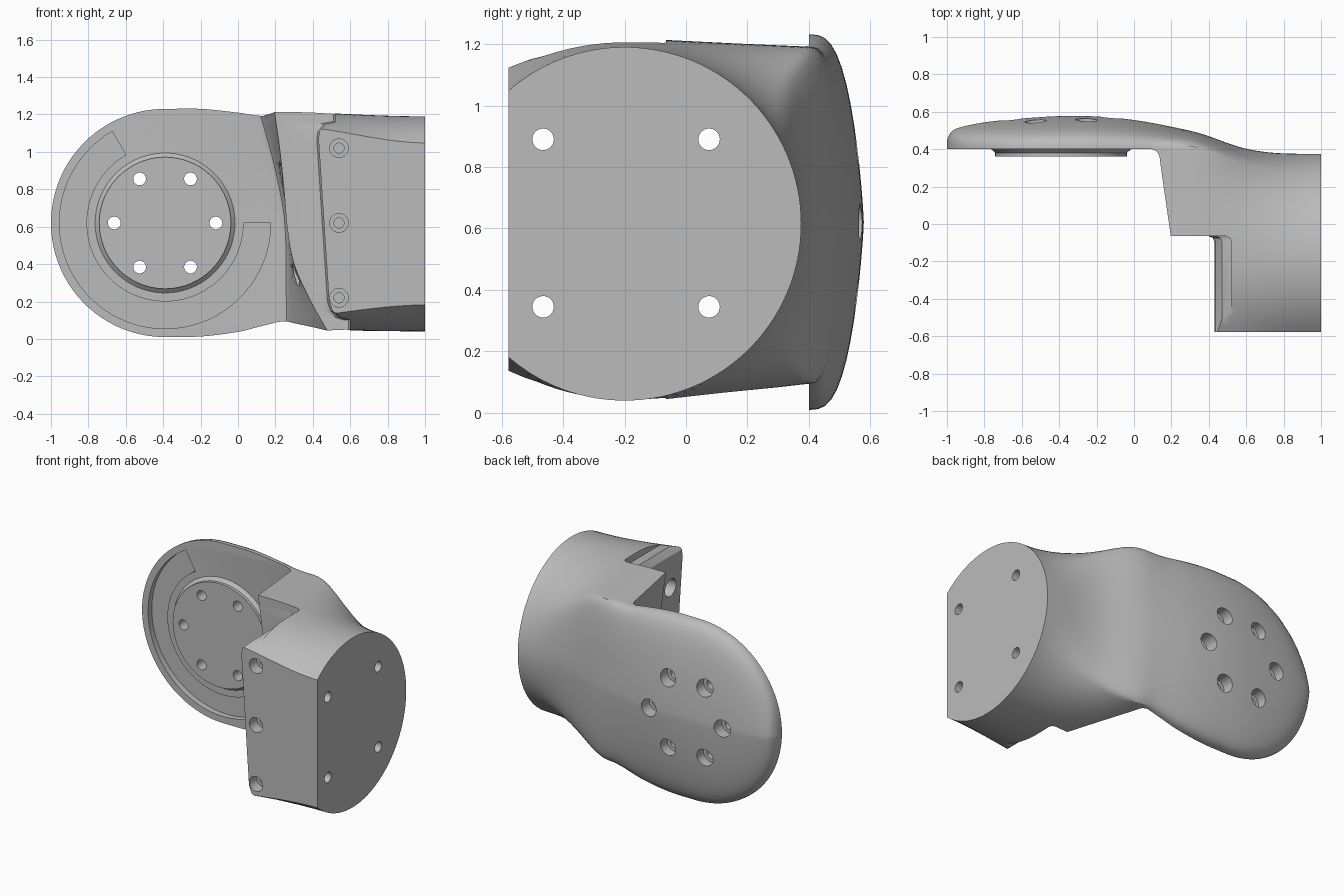
import bpy, bmesh, math
from mathutils import Matrix, Vector

if "Cube" in bpy.data.objects:
    bpy.data.objects.remove(bpy.data.objects["Cube"])

grey = bpy.data.materials.new("plain grey")
grey.use_nodes = True
GREY = (0.5, 0.5, 0.5, 1)
grey.diffuse_color = GREY
grey.node_tree.nodes["Principled BSDF"].inputs["Base Color"].default_value = GREY

CX, CZ = -0.39, 0.62      # pivot centre
PLATE_Y, FRONT_Y = 0.4, -0.578


def interp(pts, x, smooth=True):
    """Value of a curve through pts at x, linear or cubic."""
    if x <= pts[0][0]:
        return pts[0][1]
    if x >= pts[-1][0]:
        return pts[-1][1]
    i = next(k for k in range(len(pts) - 1) if x <= pts[k + 1][0])
    (x0, v0), (x1, v1) = pts[i], pts[i + 1]
    d = x1 - x0
    t = (x - x0) / d
    if not smooth:
        return v0 + (v1 - v0) * t

    def slope(k):
        a, b = pts[max(k - 1, 0)], pts[min(k + 1, len(pts) - 1)]
        return (b[1] - a[1]) / (b[0] - a[0])
    return (v0 * (1 + 2 * t) * (1 - t) ** 2 + slope(i) * d * t * (1 - t) ** 2
            + v1 * t * t * (3 - 2 * t) + slope(i + 1) * d * t * t * (t - 1))


def make_object(name, bm):
    bmesh.ops.recalc_face_normals(bm, faces=bm.faces)
    mesh = bpy.data.meshes.new(name)
    bm.to_mesh(mesh)
    bm.free()
    mesh.materials.append(grey)
    ob = bpy.data.objects.new(name, mesh)
    bpy.context.collection.objects.link(ob)
    return ob


def loft(name, rings):
    """Closed solid through rings of equal point count."""
    bm = bmesh.new()
    loops = [[bm.verts.new(p) for p in ring] for ring in rings]
    n = len(loops[0])
    for a, b in zip(loops, loops[1:]):
        for i in range(n):
            j = (i + 1) % n
            bm.faces.new((a[i], a[j], b[j], b[i]))
    bm.faces.new(loops[0])
    bm.faces.new(loops[-1])
    return make_object(name, bm)


def rod(name, start, end, r0, r1=None, segments=32):
    start, end = Vector(start), Vector(end)
    axis = end - start
    bm = bmesh.new()
    turn = axis.to_track_quat('Z', 'Y').to_matrix().to_4x4()
    bmesh.ops.create_cone(bm, cap_ends=True, segments=segments, radius1=r0,
                          radius2=r0 if r1 is None else r1, depth=axis.length,
                          matrix=Matrix.Translation((start + end) / 2) @ turn)
    return make_object(name, bm)


def cut(ob, cutters, operation='DIFFERENCE'):
    bpy.context.view_layer.objects.active = ob
    for c in cutters:
        c.hide_render = True
        mod = ob.modifiers.new("cut", 'BOOLEAN')
        mod.operation, mod.solver, mod.object = operation, 'EXACT', c
        bpy.ops.object.modifier_apply(modifier=mod.name)


# Body: lofted from the domed arm plate to the truncated round end
back = [(-1, .45), (-.98, .49), (-.95, .51), (-.85, .535), (-.7, .555), (-.4, .577), (-.2, .575),
        (0, .556), (.2, .52), (.4, .475), (.6, .42), (.8, .387), (1, .375)]
top = [(CX, .61), (-.2, .61), (0, .59), (.12, .572), (.25, .57), (1, .57)]
bottom = [(CX, .61), (-.2, .607), (0, .582), (.15, .545), (.25, .525), (1, .525)]
STEPS = 40


def section(x):
    yb = interp(back, x)
    y0 = min(PLATE_Y, yb - .1) if x > 0 else PLATE_Y
    t = min(max((x - .3) / .7, 0), 1)
    m = t * t * (3 - 2 * t)
    halves = []
    for side, curve, lean in ((1, top, .05), (-1, bottom, .13)):
        h = max(.02, math.sqrt(max(0, .61 ** 2 - (x - CX) ** 2))) if x < CX else interp(curve, x)
        pts = []
        for i in range(STEPS + 1):
            u = math.sin(i / STEPS * math.pi / 2)
            y = FRONT_Y + u * (yb - FRONT_Y)
            w = h
            if y > y0:
                w *= max(0, 1 - ((y - y0) / (yb - y0)) ** 3) ** .8
            elif x > 0:
                w += lean * (y0 - max(y, -.07))
                w -= .08 * (max(0, -.2 - y) / .38) ** 2
            ya = FRONT_Y + u * (.375 - FRONT_Y)
            wa = math.sqrt(max(0, .575 ** 2 - (ya + .2) ** 2))
            z = (CZ + side * w) * (1 - m) + (.615 + side * wa) * m
            pts.append((x, y + (ya - y) * m, z))
        halves.append(pts)
    return halves[0] + halves[1][-2::-1]


xs = [CX - .61 * math.cos(math.radians(a)) for a in range(0, 90, 4)]
xs += [CX + i * (1 - CX) / 40 for i in range(41)]
body = loft("bracket_body", [section(x) for x in xs])

# Clearance: swept void in front of the plate, with the stepped side wall
wall_front = [(0, .5), (.04, .48), (.2, .39), (.4, .3), (.6, .262), (.75, .25), (1, .225), (1.215, .195)]
wall_back = [(0, .27), (.1, .26), (.62, .25), (.9, .2), (1.2, .12)]
flange = [(-.1, .6), (.1, .6), (.115, .55), (.15, .505), (.2, .487), (1.07, .43),
          (1.11, .436), (1.15, .47), (1.16, .52), (1.3, .52)]
rows = []
for z in sorted({round(-.1 + .05 * i, 3) for i in range(29)} | {p[0] for p in flange}):
    a, b, c = interp(wall_front, z), interp(wall_back, z), interp(flange, z, False)
    outline = [(-1.2, PLATE_Y), (-1.2, -.8), (c, -.8), (c, -.095), (c - .009, -.074), (c - .03, -.065),
               (a, -.065), (b + .015, .36), (b, .388), (b - .025, PLATE_Y)]
    rows.append([(x, y, z) for x, y in outline])
cutters = [loft("clearance_cutter", rows)]

# Groove: C-shaped channel around the pivot
channel = []
for i in range(61):
    a = math.radians(120 + 4 * i)
    channel.append([(CX + r * math.cos(a), y, CZ + r * math.sin(a))
                    for r, y in ((.42, .3), (.565, .3), (.565, .44), (.42, .44))])
cutters.append(loft("groove_cutter", channel))

# Pivot screw holes, counterbored from the back
pivot_holes = []
for i in range(6):
    a = math.radians(60 * i)
    x, z = CX + .272 * math.cos(a), CZ + .272 * math.sin(a)
    pivot_holes.append(rod("pivot_hole_cutter", (x, .2, z), (x, .8, z), .034))
    cutters.append(rod("counterbore_cutter", (x, .48, z), (x, .8, z), .058))

# End screw holes, counterbored from the side wall
for y in (-.465, .075):
    for z in (.345, .89):
        cutters.append(rod("end_hole_cutter", (0, y, z), (1.2, y, z), .035))
        cutters.append(rod("end_counterbore_cutter", (0, y, z), (.55, y, z), .06))

# Front face screw cups
for z in (.22, .62, 1.02):
    cutters.append(rod("cup_cutter", (.54, -.8, z), (.54, -.5, z), .05))
    cutters.append(rod("cup_hole_cutter", (.54, -.8, z), (.54, -.25, z), .027))

# Boss: flared round pad on the plate
boss = rod("pivot_boss", (CX, .36, CZ), (CX, .41, CZ), .352, segments=96)
flare = rod("boss_flare", (CX, .38, CZ), (CX, .402, CZ), .352, .376, segments=96)
cut(boss, [flare], 'UNION')

cut(body, cutters + pivot_holes)
cut(boss, pivot_holes)
for helper in cutters + pivot_holes + [flare]:
    bpy.data.objects.remove(helper)

for ob in (body, boss):
    bpy.ops.object.select_all(action='DESELECT')
    ob.select_set(True)
    bpy.context.view_layer.objects.active = ob
    bpy.ops.object.shade_smooth_by_angle(angle=math.radians(30))
